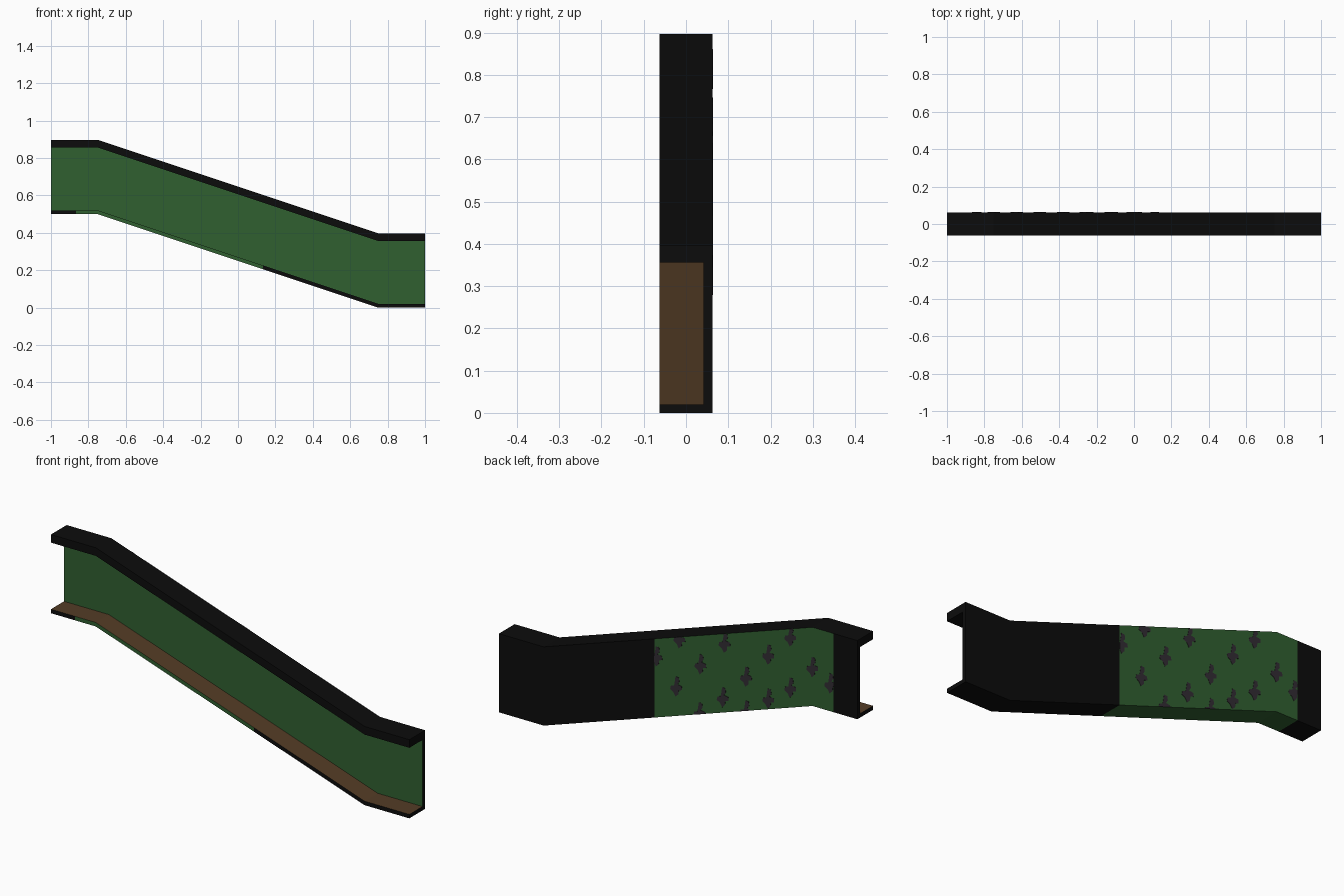
import bpy, bmesh

if "Cube" in bpy.data.objects:
    bpy.data.objects.remove(bpy.data.objects["Cube"])

W, H, DROP = 0.0625, 0.397, 0.5      # half depth, wall height, fall of the slope
X0, X1 = -0.867, 0.133               # extent of the painted back area


def material(name, rgb):
    m = bpy.data.materials.new(name)
    m.diffuse_color = (*rgb, 1)
    m.use_nodes = True
    m.node_tree.nodes["Principled BSDF"].inputs["Base Color"].default_value = m.diffuse_color
    return m


black = material("black", (0.0037, 0.0037, 0.0037))
green = material("dark green", (0.030, 0.115, 0.030))
brown = material("brown", (0.088, 0.046, 0.019))
grey = material("purple grey", (0.032, 0.026, 0.033))


def base(x):
    """Height of the underside at x: level, slope, level."""
    t = min(max((x + 0.75) / 1.5, 0), 1)
    return DROP * (1 - t)


def finish(bm, name, mats):
    bmesh.ops.recalc_face_normals(bm, faces=bm.faces)
    me = bpy.data.meshes.new(name)
    bm.to_mesh(me)
    bm.free()
    for m in mats:
        me.materials.append(m)
    ob = bpy.data.objects.new(name, me)
    bpy.context.collection.objects.link(ob)
    return ob


# Side channel: C-shaped section swept along the stepped path
section = [(-W, 0), (W, 0), (W, H), (-W, H),
           (-W, 0.356), (0.042, 0.356), (0.042, 0.02), (-W, 0.02)]
UNDER, BACK, INNER, LIP_TOP, LIP_FRONT = 0, 1, 5, 6, 7
stations = [-1, X0, -0.75, X1, 0.75, 1]
bm = bmesh.new()
rings = [[bm.verts.new((x, y, base(x) + z)) for y, z in section] for x in stations]
n = len(section)
for i in range(len(stations) - 1):
    mid = (stations[i] + stations[i + 1]) / 2
    for k in range(n):
        j = (k + 1) % n
        f = bm.faces.new((rings[i][k], rings[i][j], rings[i + 1][j], rings[i + 1][k]))
        if k == INNER:
            f.material_index = 1
        elif k == LIP_TOP:
            f.material_index = 2
        elif k in (UNDER, BACK, LIP_FRONT) and X0 < mid < X1:
            f.material_index = 1
for ring in (rings[0], rings[-1]):
    bm.faces.new(ring)
finish(bm, "side_channel", [black, green, brown])

# Blotches: thin plates on the painted back, as (x, fraction of wall height)
spots = [(0.01, .37), (-.125, .63), (-.26, .88), (-.25, .19), (-.38, .43),
         (-.504, .69), (-.504, .13), (-.627, .90), (-.627, .25), (-.75, .49),
         (-.008, .98), (.12, .77), (-.12, .02), (-.38, .0), (-.85, .35)]
shape = [(.004, .052), (-.014, .05), (-.017, .03), (-.006, .014), (-.03, .01),
         (-.032, -.008), (-.014, -.014), (-.012, -.034), (.004, -.05),
         (.016, -.03), (.034, -.02), (.03, -.002), (.012, .004), (.008, .025)]
bm = bmesh.new()
for sx, frac in spots:
    loop = []
    for dx, dz in shape:
        x = min(max(sx + dx, X0), X1)
        z = min(max(base(sx) + frac * H + dz, base(x)), base(x) + H)
        loop.append((x, z))
    front = [bm.verts.new((x, W + 0.0012, z)) for x, z in loop]
    rear = [bm.verts.new((x, W - 0.001, z)) for x, z in loop]
    bm.faces.new(front)
    bm.faces.new(rear[::-1])
    for a in range(len(loop)):
        b = (a + 1) % len(loop)
        bm.faces.new((front[a], rear[a], rear[b], front[b]))
bmesh.ops.remove_doubles(bm, verts=bm.verts, dist=1e-5)
finish(bm, "back_blotches", [grey])
